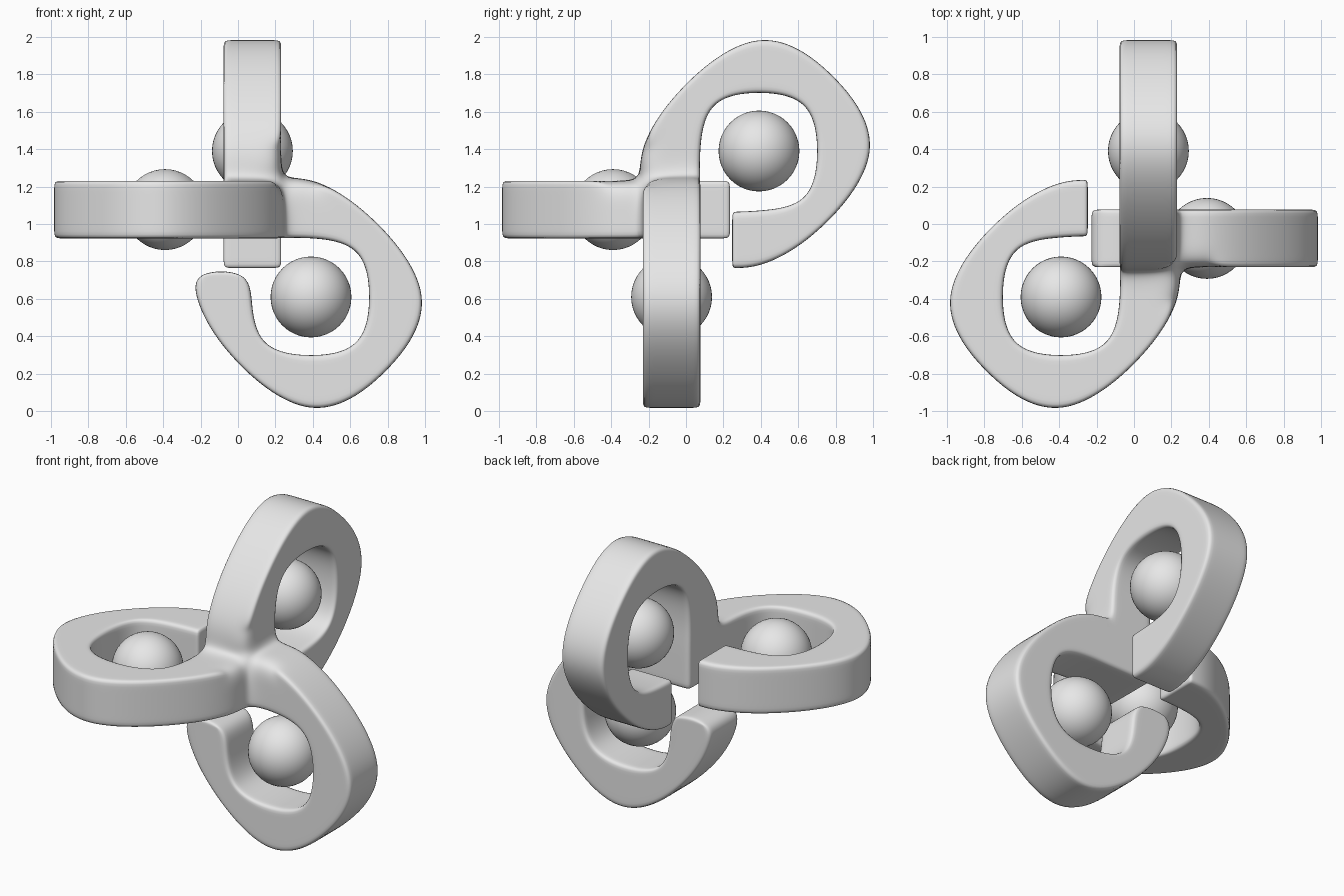
import bpy
import bmesh
from mathutils import Vector

cube = bpy.data.objects.get("Cube")
if cube:
    bpy.data.objects.remove(cube, do_unlink=True)

LO, HI = -0.077, 0.231       # sides of the central block and of each arm
EDGE, SOFT = 0.53, 0.3       # crease strengths

# One material for everything
grey = bpy.data.materials.new("plain_grey")
grey.use_nodes = True
grey.diffuse_color = (0.8, 0.8, 0.8, 1)
grey.node_tree.nodes["Principled BSDF"].inputs["Base Color"].default_value = (0.8, 0.8, 0.8, 1)

# Control stations of one hook: (outer s, outer t, inner s, inner t)
HOOK = [
    (0.385, 0.26, 0.39, -0.07),
    (0.69, 0.09, 0.67, -0.11),
    (1.095, -0.39, 0.716, -0.39),
    (0.81, -0.81, 0.67, -0.67),
    (0.39, -1.095, 0.39, -0.716),
    (-0.085, -0.69, 0.11, -0.67),
    (-0.236, -0.395, 0.07, -0.42),
    (-0.235, -0.247, 0.065, -0.247),
]


def place(axis, s, t, r):
    """Turn hook coordinates into world ones, for the hook leaving along axis."""
    p = [0, 0, 0]
    p[axis], p[(axis + 2) % 3], p[(axis + 1) % 3] = s, t, r
    return Vector((p[0], -p[1], p[2] + 1))


def finish(obj):
    obj.data.materials.append(grey)
    obj.data.shade_smooth()


# Central block with three hooks growing out of it, as a subdivision cage
bm = bmesh.new()
crease = bm.edges.layers.float.new("crease_edge")


def set_crease(a, b, value):
    bm.edges.get((a, b))[crease] = value


block = {}
for i in (0, 1):
    for j in (0, 1):
        for k in (0, 1):
            x, y, z = ((LO, HI)[n] for n in (i, j, k))
            block[i, j, k] = bm.verts.new((x, -y, z + 1))


def block_ring(axis, side):
    """Four block corners on one side, in the order used by the hook rings."""
    ring = []
    for t, r in ((1, 0), (1, 1), (0, 1), (0, 0)):
        key = [0, 0, 0]
        key[axis], key[(axis + 2) % 3], key[(axis + 1) % 3] = side, t, r
        ring.append(block[tuple(key)])
    return ring


for axis in range(3):
    bm.faces.new(block_ring(axis, 0))
    ring = block_ring(axis, 1)
    for n, (os, ot, ins, it) in enumerate(HOOK):
        new = [bm.verts.new(place(axis, *c)) for c in
               ((os, ot, LO), (os, ot, HI), (ins, it, HI), (ins, it, LO))]
        for c in range(4):
            d = (c + 1) % 4
            bm.faces.new((ring[c], ring[d], new[d], new[c]))
        for c in range(4):
            # the ridges melt together where the three hooks meet
            set_crease(ring[c], new[c], SOFT if n == 0 and c == 1 else EDGE)
        ring = new
    bm.faces.new(ring)
    # the hook in the front plane has a round tip, the others square tips
    for c in range(4):
        if c % 2 or axis != 0:
            set_crease(ring[c], ring[(c + 1) % 4], EDGE)

# Convex edges at the back corner of the block
for key in ((1, 0, 0), (0, 1, 0), (0, 0, 1)):
    set_crease(block[0, 0, 0], block[key], EDGE)

bmesh.ops.recalc_face_normals(bm, faces=bm.faces)
mesh = bpy.data.meshes.new("triple_hook")
bm.to_mesh(mesh)
bm.free()
hooks = bpy.data.objects.new("triple_hook", mesh)
bpy.context.collection.objects.link(hooks)
finish(hooks)
sub = hooks.modifiers.new("smooth_surface", "SUBSURF")
sub.levels = sub.render_levels = 4

# A ball floating inside each hook
for axis, name in enumerate(("lower_ball", "side_ball", "upper_ball")):
    bpy.ops.mesh.primitive_uv_sphere_add(
        segments=48, ring_count=24, radius=0.216,
        location=place(axis, 0.39, -0.39, 0.077))
    ball = bpy.context.object
    ball.name = name
    finish(ball)
